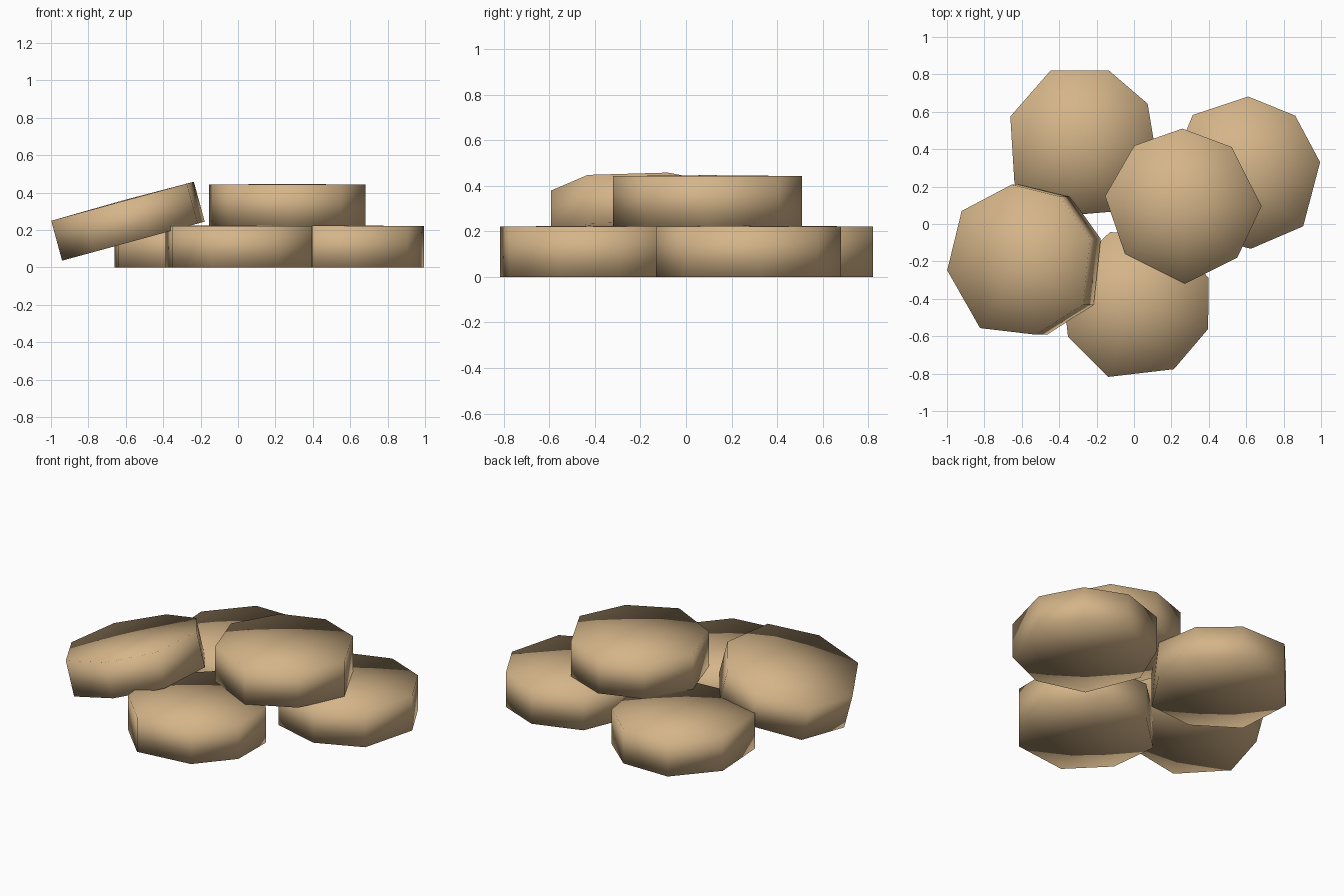
import bpy
import bmesh
from math import radians, cos, sin
from mathutils import Matrix

cube = bpy.data.objects.get("Cube")
if cube:
    bpy.data.objects.remove(cube, do_unlink=True)

# Single tan stone colour
tan = bpy.data.materials.new("warm_tan")
tan.use_nodes = True
tan.diffuse_color = (0.66, 0.46, 0.25, 1)
tan.node_tree.nodes["Principled BSDF"].inputs["Base Color"].default_value = tan.diffuse_color

# Slightly irregular eight-sided outline: (angle in degrees, radius)
OUTLINE = [(0, 0.42), (50.5, 0.41), (90.5, 0.415), (128.7, 0.416),
           (172.5, 0.42), (219.4, 0.402), (271.4, 0.415), (316.5, 0.4)]
THICK = 0.221
DOME = 0.004


def slab(name, base, turn, tilt=0):
    """One flat stone: base is the middle of its underside."""
    bm = bmesh.new()
    rings = [[bm.verts.new((r * cos(radians(a)), r * sin(radians(a)), z))
              for a, r in OUTLINE] for z in (0, THICK)]
    under = bm.verts.new((0, 0, 0))
    crown = bm.verts.new((0, 0, THICK + DOME))
    low, high = rings
    for i in range(len(OUTLINE)):
        j = (i + 1) % len(OUTLINE)
        bm.faces.new((low[i], low[j], high[j], high[i]))
        bm.faces.new((high[i], high[j], crown))
        bm.faces.new((low[j], low[i], under))
    for face in bm.faces:
        face.smooth = True
    mesh = bpy.data.meshes.new(name)
    bm.to_mesh(mesh)
    bm.free()
    mesh.materials.append(tan)
    obj = bpy.data.objects.new(name, mesh)
    obj.matrix_world = (Matrix.Translation(base)
                        @ Matrix.Rotation(radians(tilt), 4, 'Y')
                        @ Matrix.Rotation(radians(turn), 4, 'Z'))
    bpy.context.collection.objects.link(obj)
    return obj


# Ground layer
slab("back_stone", (-0.285, 0.433, 0), -60)
slab("left_stone", (0.59, 0.266, 0), -41.5)
slab("front_stone", (0.005, -0.423, 0), -110)

# Upper layer: one lying flat, one leaning on the others
slab("top_stone", (0.262, 0.095, 0.222), 0)
slab("leaning_stone", (-0.555, -0.203, 0.142), -33, tilt=-15.3)
